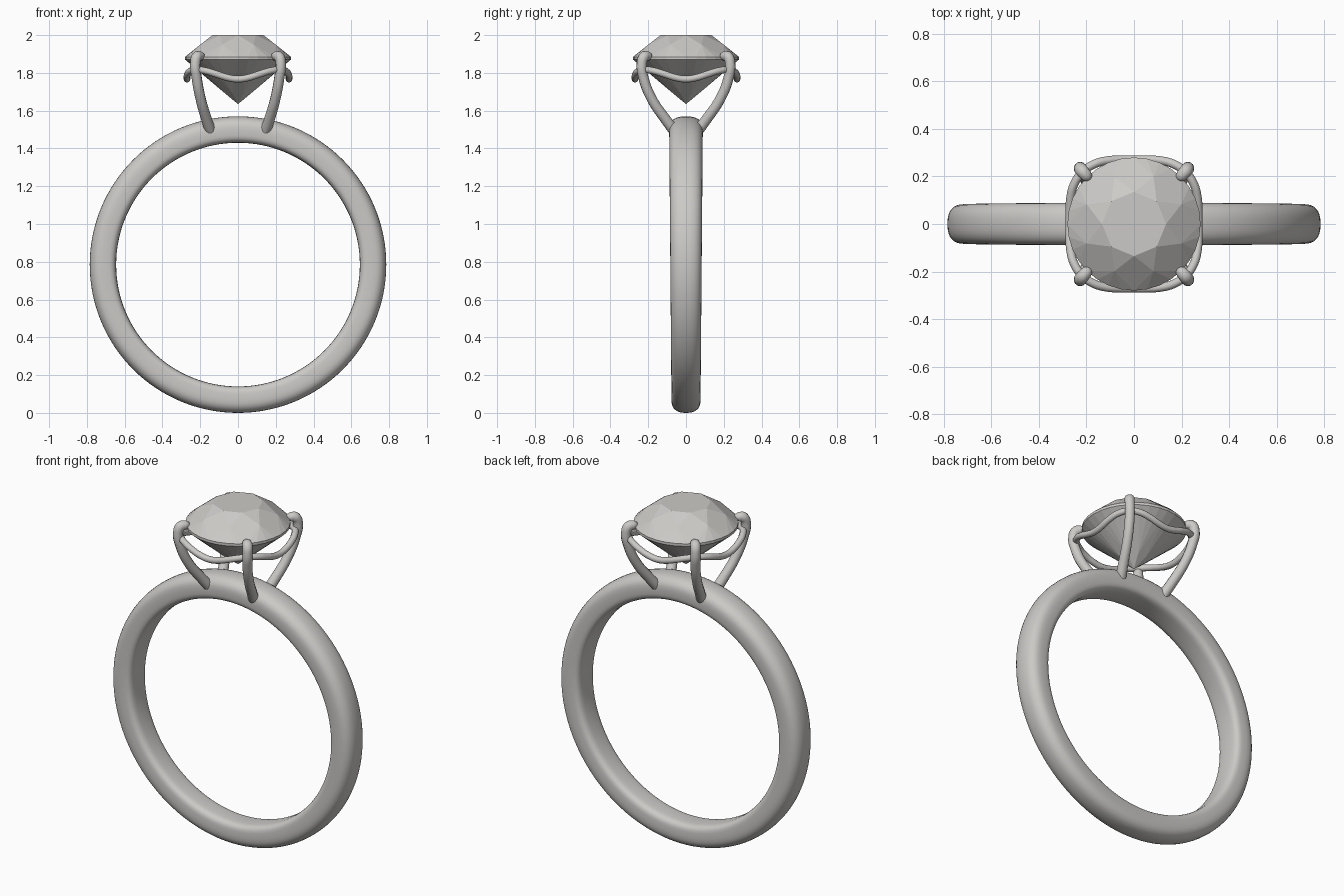
import bpy, bmesh
from math import sin, cos, pi, radians

old = bpy.data.objects.get("Cube")
if old:
    bpy.data.objects.remove(old, do_unlink=True)

grey = bpy.data.materials.new("light grey")
grey.use_nodes = True
COLOUR = (0.6, 0.59, 0.57, 1)
grey.diffuse_color = COLOUR
grey.node_tree.nodes["Principled BSDF"].inputs["Base Color"].default_value = COLOUR


def select(ob):
    bpy.ops.object.select_all(action='DESELECT')
    ob.select_set(True)
    bpy.context.view_layer.objects.active = ob


def add_object(name, data):
    ob = bpy.data.objects.new(name, data)
    bpy.context.collection.objects.link(ob)
    data.materials.append(grey)
    return ob


def mesh_object(name, bm, smooth):
    bmesh.ops.recalc_face_normals(bm, faces=bm.faces)
    mesh = bpy.data.meshes.new(name)
    bm.to_mesh(mesh)
    bm.free()
    ob = add_object(name, mesh)
    if smooth:
        select(ob)
        bpy.ops.object.shade_smooth_by_angle(angle=radians(50))
    return ob


def wire(name, points, thickness, cyclic=False):
    """Round wire through points of (x, y, z, relative radius)."""
    curve = bpy.data.curves.new(name, 'CURVE')
    curve.dimensions = '3D'
    curve.bevel_depth = thickness
    curve.bevel_resolution = 4
    curve.resolution_u = 8
    curve.use_fill_caps = True
    spline = curve.splines.new('BEZIER')
    spline.bezier_points.add(len(points) - 1)
    spline.use_cyclic_u = cyclic
    for bp, (x, y, z, r) in zip(spline.bezier_points, points):
        bp.co = (x, y, z)
        bp.radius = r
        bp.handle_left_type = bp.handle_right_type = 'AUTO'
    ob = add_object(name, curve)
    select(ob)
    bpy.ops.object.convert(target='MESH')
    bpy.ops.object.shade_smooth_by_angle(angle=radians(60))


# Band: a domed profile with a flatter inside, slightly wider at the top
def spow(v, p):
    return abs(v) ** p * (1 if v >= 0 else -1)


RADIUS, HALF_THICK, SEGS, SIDES = 0.715, 0.07, 128, 32
bm = bmesh.new()
rings = []
for i in range(SEGS):
    a = 2 * pi * i / SEGS
    half_width = 0.083 + 0.006 * sin(a)
    ring = []
    for j in range(SIDES):
        t = 2 * pi * j / SIDES
        p = 0.8 if cos(t) > 0 else 0.5
        r = RADIUS + HALF_THICK * spow(cos(t), p)
        y = half_width * spow(sin(t), p)
        ring.append(bm.verts.new((r * cos(a), y, RADIUS + HALF_THICK + r * sin(a))))
    rings.append(ring)
for i in range(SEGS):
    a, b = rings[i], rings[(i + 1) % SEGS]
    for j in range(SIDES):
        k = (j + 1) % SIDES
        bm.faces.new((a[j], a[k], b[k], b[j]))
mesh_object("band", bm, True)

# Gem: brilliant cut as the hull of its table, crown, girdle and pavilion rings
bm = bmesh.new()


def gem_ring(count, radius, z, offset=0.0):
    for i in range(count):
        a = 2 * pi * (i + offset) / count
        bm.verts.new((radius * cos(a), radius * sin(a), z))


gem_ring(8, 0.135, 2.0)
gem_ring(8, 0.215, 1.95, 0.5)
gem_ring(32, 0.28, 1.885)
gem_ring(32, 0.28, 1.87)
gem_ring(8, 0.07, 1.688, 0.5)
bm.verts.new((0, 0, 1.635))
bmesh.ops.convex_hull(bm, input=bm.verts)
bmesh.ops.dissolve_limit(bm, angle_limit=radians(1), verts=bm.verts, edges=bm.edges)
mesh_object("gem", bm, False)

# Four prongs with rounded claws hooked over the girdle
PRONG = [(0.145, 0.06, 1.49, 1.1), (0.165, 0.105, 1.55, 1.05), (0.197, 0.18, 1.66, 1),
         (0.218, 0.224, 1.77, 1), (0.226, 0.234, 1.85, 1), (0.217, 0.222, 1.885, 1.05),
         (0.2, 0.203, 1.888, 0.95), (0.188, 0.192, 1.882, 0.65), (0.184, 0.188, 1.88, 0.15)]
for sx, side in ((1, "left"), (-1, "right")):
    for sy, end in ((-1, "front"), (1, "back")):
        wire(f"{end}_{side}_prong", [(sx * x, sy * y, z, r) for x, y, z, r in PRONG], 0.027)

# Gallery rail: rounded square wire, rising to each prong and dipping between
rail = []
for i in range(32):
    a = 2 * pi * i / 32
    r = 0.289 - 0.019 * cos(4 * a)
    rail.append((r * cos(a), r * sin(a), 1.792 - 0.025 * cos(4 * a), 1))
wire("gallery_rail", rail, 0.018, cyclic=True)
